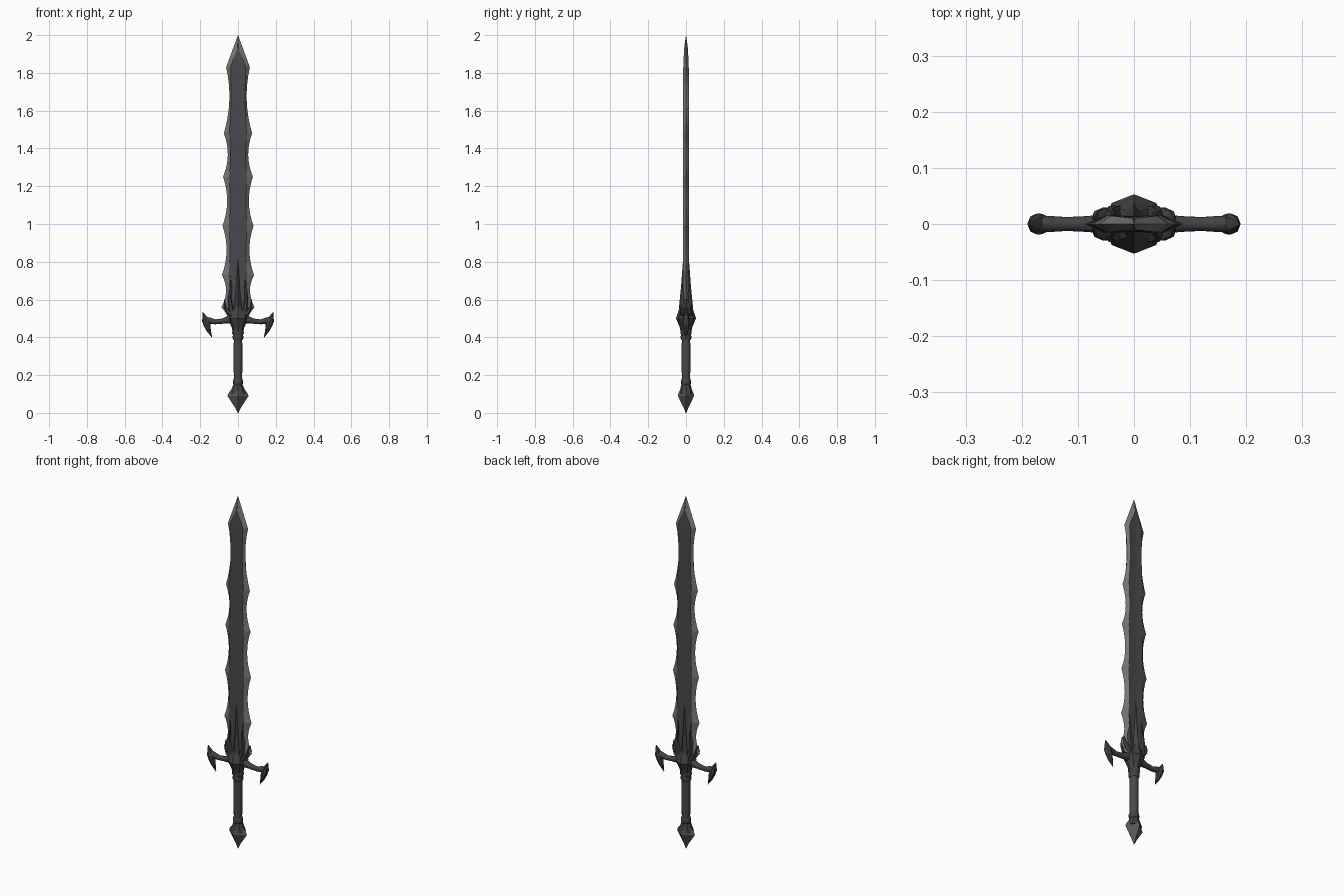
import bpy, bmesh, math
from mathutils import Vector

if "Cube" in bpy.data.objects:
    bpy.data.objects.remove(bpy.data.objects["Cube"])


def material(name, r, g, b):
    m = bpy.data.materials.new(name)
    m.diffuse_color = (r, g, b, 1)
    m.use_nodes = True
    m.node_tree.nodes["Principled BSDF"].inputs["Base Color"].default_value = m.diffuse_color
    return m


CORE = material("dark steel", 0.068, 0.066, 0.076)
EDGE = material("bright edge steel", 0.18, 0.18, 0.175)
IRON = material("dark iron", 0.055, 0.055, 0.06)
GRIP = material("grip leather", 0.065, 0.064, 0.075)
POMMEL = material("pommel steel", 0.105, 0.105, 0.105)


def loft(name, rings, mats, rule=None, mirror=(False, False), smooth=None):
    """Skin closed rings of equal size, capping both ends."""
    bm = bmesh.new()
    vs = [[bm.verts.new(p) for p in ring] for ring in rings]
    n = len(vs[0])
    for a, b in zip(vs, vs[1:]):
        for j in range(n):
            k = (j + 1) % n
            f = bm.faces.new((a[j], a[k], b[k], b[j]))
            f.material_index = rule(j) if rule else 0
    bm.faces.new(vs[0])
    bm.faces.new(vs[-1])
    bmesh.ops.recalc_face_normals(bm, faces=bm.faces)
    me = bpy.data.meshes.new(name)
    bm.to_mesh(me)
    bm.free()
    ob = bpy.data.objects.new(name, me)
    bpy.context.collection.objects.link(ob)
    for m in mats:
        me.materials.append(m)
    if any(mirror):
        mod = ob.modifiers.new("mirror", "MIRROR")
        mod.use_axis = (mirror[0], mirror[1], False)
        mod.use_mirror_merge = False
    if smooth:
        bpy.ops.object.select_all(action='DESELECT')
        ob.select_set(True)
        bpy.context.view_layer.objects.active = ob
        bpy.ops.object.shade_smooth_by_angle(angle=math.radians(smooth))
    return ob


def sweep(name, stations, sides, mat, **kw):
    """Stations: x, y, z, half width across the path in xz, half depth in y."""
    rings = []
    for i, (x, y, z, hw, hd) in enumerate(stations):
        a = stations[max(i - 1, 0)]
        b = stations[min(i + 1, len(stations) - 1)]
        t = Vector((b[0] - a[0], 0, b[2] - a[2])).normalized()
        nrm = Vector((t.z, 0, -t.x))
        ring = []
        for j in range(sides):
            q = 2 * math.pi * j / sides
            ring.append(Vector((x, y, z)) + nrm * hw * math.cos(q)
                        + Vector((0, hd * math.sin(q), 0)))
        rings.append(ring)
    return loft(name, rings, [mat], **kw)


def upright(name, profile, sides, mat, **kw):
    """Stack of rings on the vertical axis: z, half width x, half depth y."""
    return sweep(name, [(0, 0, z, w, d) for z, w, d in profile], sides, mat, **kw)


# Blade: scalloped outline between cusps, flat core with bright bevels
cusps = [(0.56, 0.088), (0.73, 0.085), (0.99, 0.082),
         (1.25, 0.079), (1.48, 0.075), (1.83, 0.063)]
outline = [(0.50, 0.05, 0.04, 0.017), (0.535, 0.068, 0.045, 0.017)]
for (z0, w0), (z1, w1) in zip(cusps, cusps[1:]):
    for i in range(8):
        u = i / 8
        w = w0 + (w1 - w0) * u - 0.023 * (1 - (2 * u - 1) ** 2)
        outline.append((z0 + (z1 - z0) * u, w, 0.35 * w + 0.021, 0.0155))
outline += [(1.83, 0.063, 0.041, 0.0145), (1.88, 0.0445, 0.022, 0.0125),
            (1.93, 0.026, 0.002, 0.01), (2.0, 0.0005, 0.0002, 0.0003)]
blade_rings = [[(w, 0, z), (c, -t, z), (0, -t * 0.9, z), (-c, -t, z),
                (-w, 0, z), (-c, t, z), (0, t * 0.9, z), (c, t, z)]
               for z, w, c, t in outline]
loft("blade", blade_rings, [CORE, EDGE], rule=lambda j: int(j in (0, 3, 4, 7)))

# Flame shaped langets rising from the guard over the blade
sweep("middle_langet", [(0, -0.014, 0.49, 0.022, 0.028), (0, -0.014, 0.56, 0.02, 0.023),
                        (0, -0.013, 0.66, 0.011, 0.014), (0, -0.012, 0.74, 0.007, 0.009),
                        (0, -0.012, 0.82, 0.001, 0.003)],
      4, IRON, mirror=(False, True))
sweep("side_langet", [(0.02, -0.014, 0.50, 0.016, 0.022), (0.038, -0.014, 0.55, 0.014, 0.021),
                      (0.044, -0.012, 0.61, 0.009, 0.016), (0.037, -0.012, 0.67, 0.006, 0.01),
                      (0.042, -0.012, 0.75, 0.001, 0.003)],
      6, IRON, mirror=(True, True))
sweep("base_barb", [(0.03, -0.012, 0.515, 0.014, 0.02), (0.052, -0.012, 0.535, 0.012, 0.02),
                    (0.068, -0.01, 0.56, 0.007, 0.014), (0.072, -0.006, 0.60, 0.001, 0.003)],
      6, IRON, mirror=(True, True))

# Guard: faceted centre, curved arms and hooked claws
upright("guard_centre", [(0.42, 0.026, 0.026), (0.455, 0.034, 0.034), (0.50, 0.056, 0.053),
                         (0.53, 0.045, 0.043), (0.575, 0.012, 0.03)], 8, IRON)
sweep("guard_arm", [(0.0, 0, 0.498, 0.03, 0.025), (0.045, 0, 0.494, 0.022, 0.02),
                    (0.08, 0, 0.486, 0.014, 0.015), (0.12, 0, 0.482, 0.013, 0.013),
                    (0.15, 0, 0.488, 0.017, 0.015), (0.172, 0, 0.493, 0.016, 0.014)],
      10, IRON, mirror=(True, False), smooth=40)
sweep("guard_claw", [(0.187, 0, 0.535, 0.001, 0.003), (0.179, 0, 0.512, 0.01, 0.013),
                     (0.172, 0, 0.49, 0.019, 0.019), (0.164, 0, 0.465, 0.018, 0.018),
                     (0.154, 0, 0.435, 0.011, 0.013), (0.138, 0, 0.40, 0.001, 0.002)],
      8, IRON, mirror=(True, False), smooth=40)

# Grip with a collar at each end
upright("grip", [(0.15, 0.021, 0.021), (0.28, 0.024, 0.024), (0.40, 0.022, 0.022)],
        12, GRIP, smooth=40)
for label, z, r in (("upper", 0.385, 0.028), ("lower", 0.148, 0.027)):
    upright(label + "_collar", [(z, r - 0.004, r - 0.004), (z + 0.008, r, r),
                                (z + 0.022, r, r), (z + 0.034, r - 0.005, r - 0.005)],
            12, IRON, smooth=30)
upright("guard_neck", [(0.405, 0.024, 0.024), (0.425, 0.032, 0.03), (0.445, 0.027, 0.026)],
        12, IRON, smooth=30)

# Pommel: pointed gem shape in a dark cup
upright("pommel_cup", [(0.10, 0.045, 0.036), (0.135, 0.03, 0.028), (0.155, 0.023, 0.023)],
        8, IRON)
upright("pommel", [(0.0, 0.002, 0.002), (0.03, 0.017, 0.014), (0.09, 0.056, 0.043),
                   (0.105, 0.05, 0.04), (0.135, 0.027, 0.025)], 4, POMMEL)
